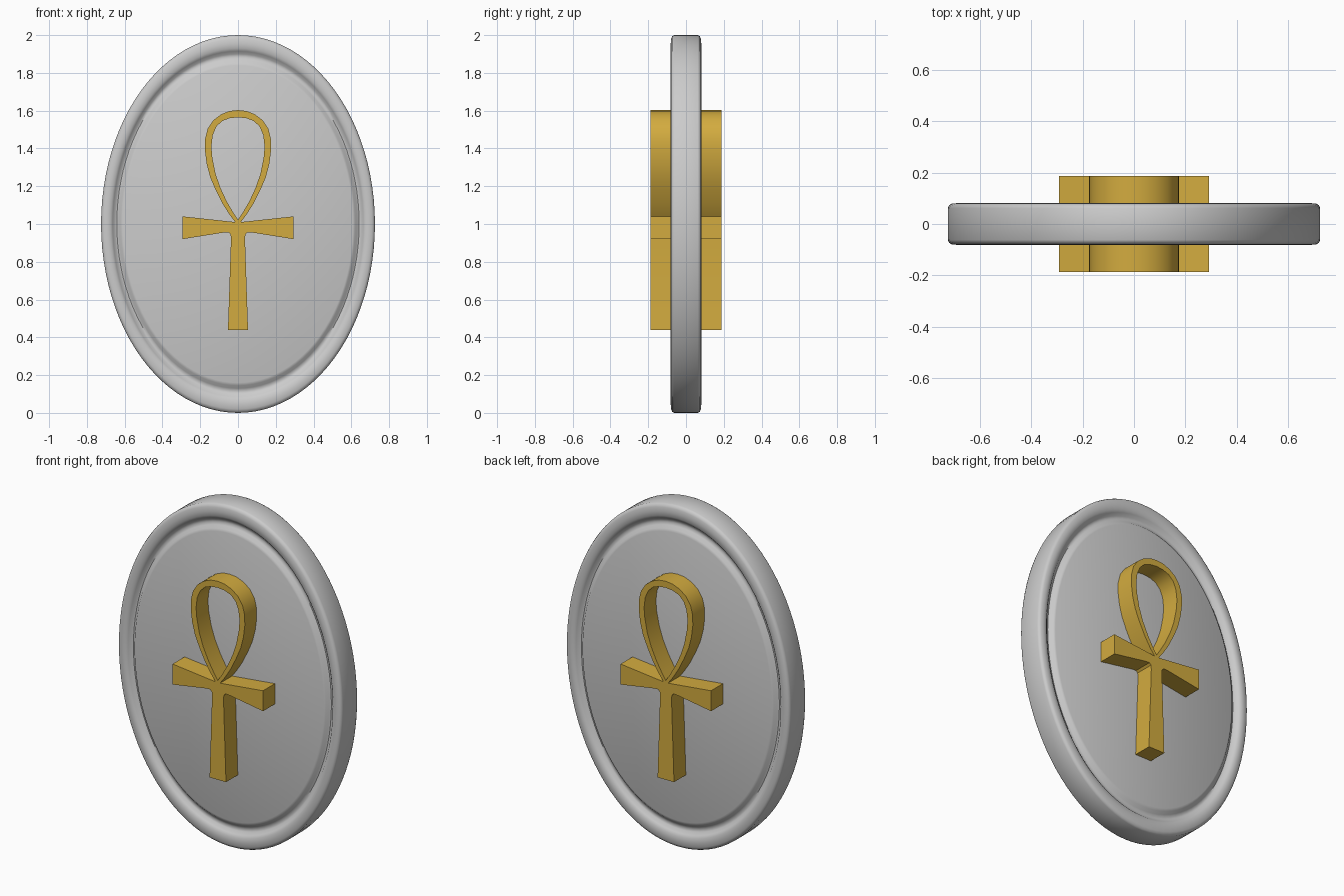
import bpy, bmesh, math

if "Cube" in bpy.data.objects:
    bpy.data.objects.remove(bpy.data.objects["Cube"])

RX, RZ, SIDES = 0.725, 1.0, 96


def smooth(obj, angle):
    bpy.ops.object.select_all(action='DESELECT')
    obj.select_set(True)
    bpy.context.view_layer.objects.active = obj
    bpy.ops.object.shade_smooth_by_angle(angle=math.radians(angle))


# Oval plaque: half profile (radius factor, y) from panel edge to outer wall
half = [(0.84, -0.077), (0.855, -0.072), (0.87, -0.058), (0.885, -0.052),
        (0.90, -0.055), (0.915, -0.07), (0.93, -0.079), (0.955, -0.081),
        (0.98, -0.079), (0.994, -0.073), (1.0, -0.062)]
profile = half + [(r, -y) for r, y in reversed(half)]

bm = bmesh.new()
rings = []
for r, y in profile:
    rings.append([bm.verts.new((RX * r * math.cos(2 * math.pi * i / SIDES), y,
                                1 + RZ * r * math.sin(2 * math.pi * i / SIDES)))
                  for i in range(SIDES)])
for a, b in zip(rings, rings[1:]):
    for i in range(SIDES):
        j = (i + 1) % SIDES
        bm.faces.new((a[i], a[j], b[j], b[i]))
bm.faces.new(rings[0])
bm.faces.new(rings[-1])
bmesh.ops.recalc_face_normals(bm, faces=bm.faces)
mesh = bpy.data.meshes.new("oval_plaque")
bm.to_mesh(mesh)
bm.free()
plaque = bpy.data.objects.new("oval_plaque", mesh)
bpy.context.collection.objects.link(plaque)
smooth(plaque, 40)

# Looped cross: right half of the outline and of the loop opening (x, z)
outer = [(0, 1.603), (0.045, 1.598), (0.09, 1.58), (0.13, 1.55), (0.16, 1.505),
         (0.174, 1.45), (0.175, 1.39), (0.166, 1.32), (0.148, 1.25), (0.118, 1.18),
         (0.08, 1.105), (0.045, 1.05), (0.015, 1.01), (0.293, 1.04), (0.293, 0.92),
         (0.075, 0.955), (0.05, 0.956), (0.039, 0.945), (0.037, 0.92), (0.053, 0.44)]
inner = [(0, 1.565), (0.045, 1.56), (0.085, 1.545), (0.115, 1.515), (0.134, 1.47),
         (0.141, 1.41), (0.136, 1.35), (0.12, 1.27), (0.095, 1.195), (0.06, 1.12),
         (0.025, 1.06), (0, 1.022)]

curve = bpy.data.curves.new("looped_cross", 'CURVE')
curve.dimensions = '2D'
curve.fill_mode = 'BOTH'
curve.extrude = 0.187
for side in (outer, inner):
    pts = side + [(-x, z) for x, z in reversed(side) if x > 0]
    spline = curve.splines.new('POLY')
    spline.points.add(len(pts) - 1)
    for p, (x, z) in zip(spline.points, pts):
        p.co = (x, z, 0, 1)
    spline.use_cyclic_u = True
cross = bpy.data.objects.new("looped_cross", curve)
cross.rotation_euler.x = math.pi / 2
bpy.context.collection.objects.link(cross)
bpy.ops.object.select_all(action='DESELECT')
cross.select_set(True)
bpy.context.view_layer.objects.active = cross
bpy.ops.object.convert(target='MESH')
cross = bpy.context.object

# Weld the caps to the walls
bm = bmesh.new()
bm.from_mesh(cross.data)
bmesh.ops.remove_doubles(bm, verts=bm.verts, dist=0.0005)
bmesh.ops.recalc_face_normals(bm, faces=bm.faces)
bm.to_mesh(cross.data)
bm.free()
smooth(cross, 30)

gold = bpy.data.materials.new("gold")
gold.diffuse_color = (0.65, 0.41, 0.05, 1)
gold.use_nodes = True
gold.node_tree.nodes["Principled BSDF"].inputs["Base Color"].default_value = gold.diffuse_color
cross.data.materials.clear()
cross.data.materials.append(gold)
